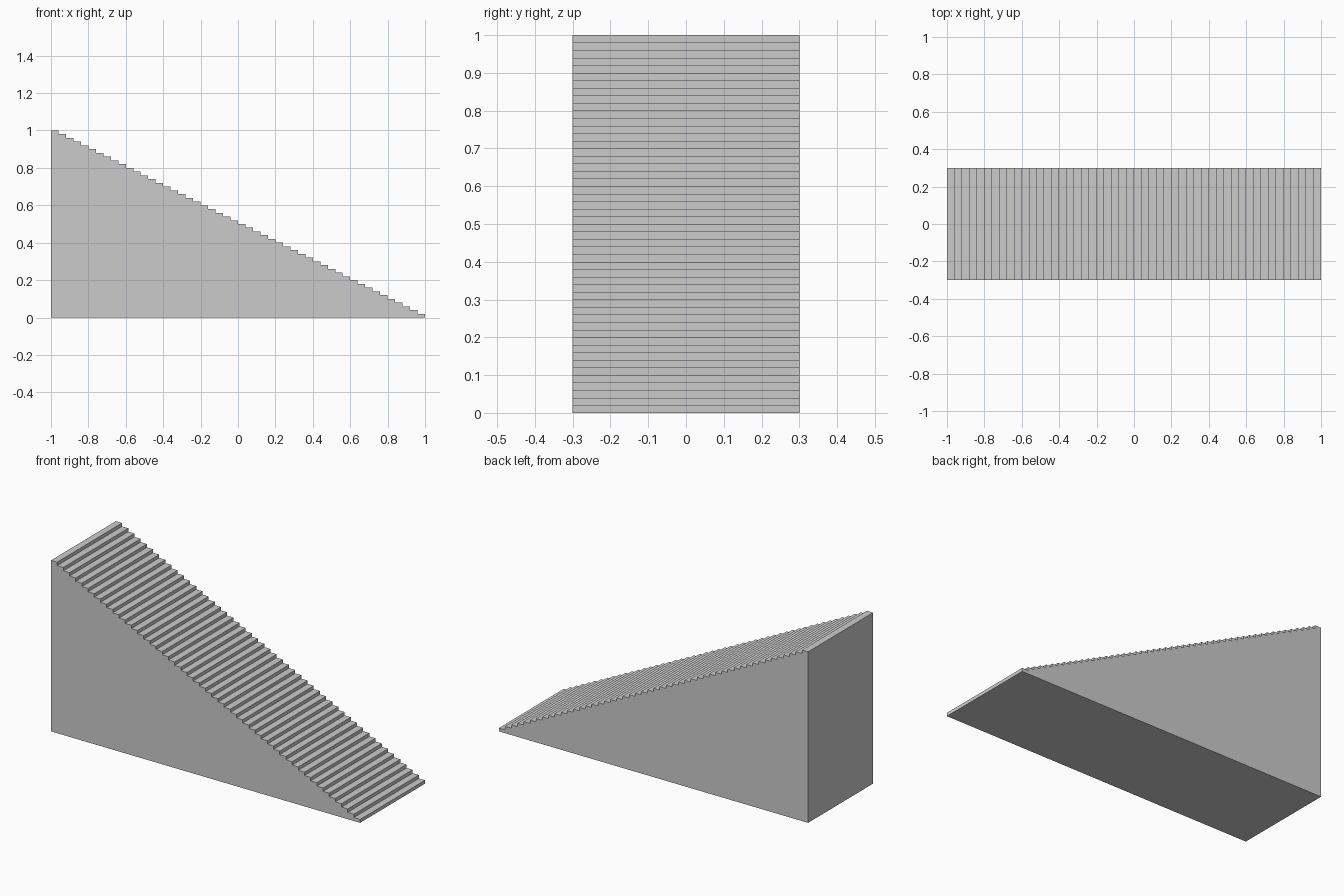
import bpy, bmesh

if "Cube" in bpy.data.objects:
    bpy.data.objects.remove(bpy.data.objects["Cube"])

STEPS = 50
LENGTH, WIDTH, HEIGHT = 2.0, 0.6, 1.0
run, rise = LENGTH / STEPS, HEIGHT / STEPS

# Side profile: flat base, tall back wall, then steps going down towards +x
profile = [(-LENGTH / 2, 0.0)]
for i in range(STEPS):
    z = HEIGHT - i * rise
    profile += [(-LENGTH / 2 + i * run, z), (-LENGTH / 2 + (i + 1) * run, z)]
profile.append((LENGTH / 2, 0.0))

# Staircase: extrude the profile across the width
bm = bmesh.new()
side = bm.faces.new([bm.verts.new((x, -WIDTH / 2, z)) for x, z in profile])
ext = bmesh.ops.extrude_face_region(bm, geom=[side], use_keep_orig=True)
moved = [g for g in ext["geom"] if isinstance(g, bmesh.types.BMVert)]
bmesh.ops.translate(bm, verts=moved, vec=(0, WIDTH, 0))
bmesh.ops.recalc_face_normals(bm, faces=bm.faces)

mesh = bpy.data.meshes.new("staircase")
bm.to_mesh(mesh)
bm.free()
bpy.context.collection.objects.link(bpy.data.objects.new("staircase", mesh))
